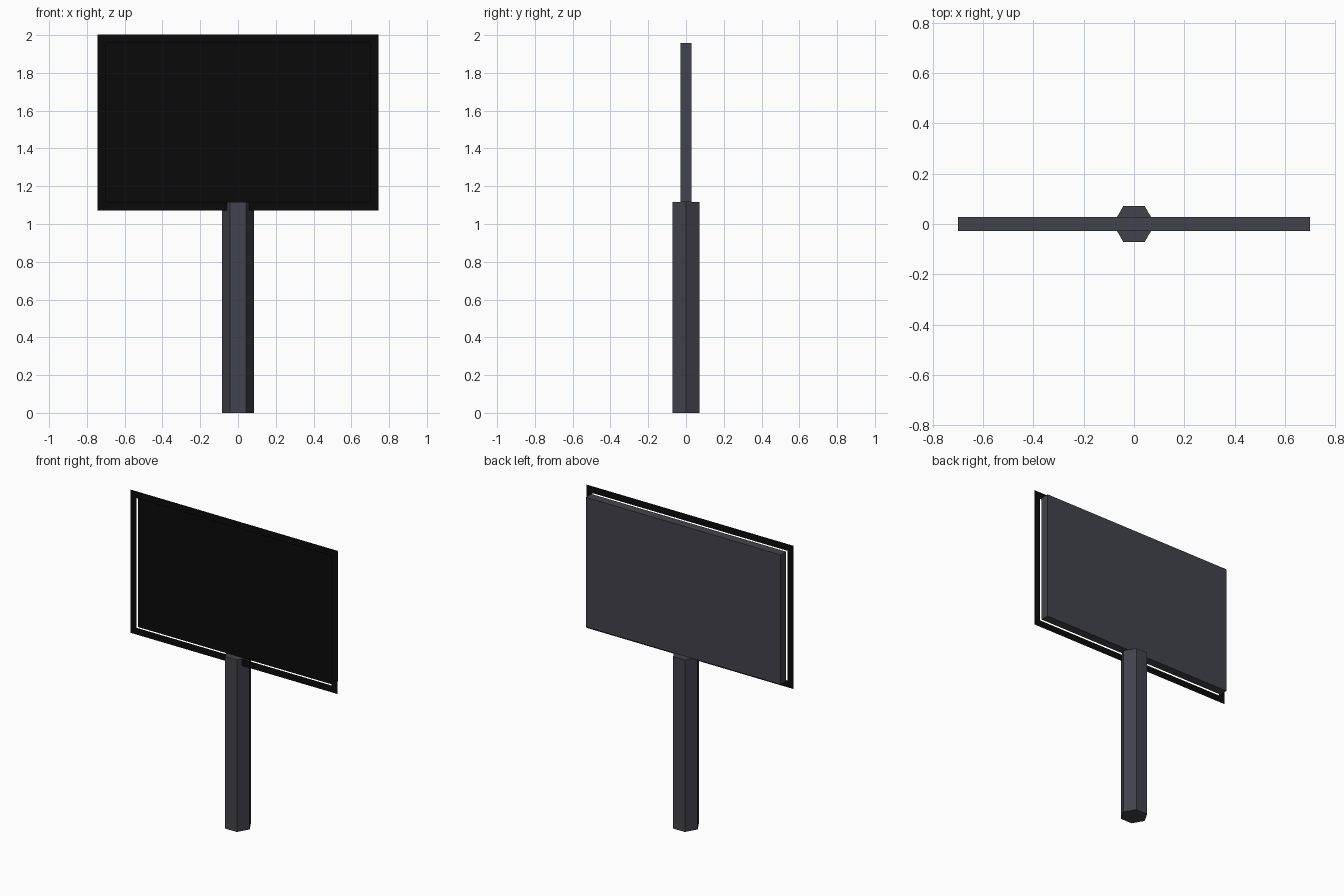
import bpy, bmesh, math
from mathutils import Matrix

if "Cube" in bpy.data.objects:
    bpy.data.objects.remove(bpy.data.objects["Cube"])


def material(name, rgb):
    m = bpy.data.materials.new(name)
    m.diffuse_color = (*rgb, 1)
    m.use_nodes = True
    m.node_tree.nodes["Principled BSDF"].inputs["Base Color"].default_value = m.diffuse_color
    return m


grey = material("dark_grey", (0.055, 0.055, 0.072))
black = material("black", (0.003, 0.003, 0.003))


def add_object(name, bm, *mats):
    mesh = bpy.data.meshes.new(name)
    bm.to_mesh(mesh)
    bm.free()
    for m in mats:
        mesh.materials.append(m)
    ob = bpy.data.objects.new(name, mesh)
    bpy.context.collection.objects.link(ob)
    return ob


POST_TOP, BOARD_TOP, TOP = 1.117, 1.958, 2.0
HALF_W, BORDER, HALF_D = 0.70, 0.044, 0.028
board_bottom = 1.116
mid = (BOARD_TOP + board_bottom) / 2
height = BOARD_TOP - board_bottom

# Hexagonal post with a flat side facing the front
bm = bmesh.new()
bmesh.ops.create_cone(bm, cap_ends=True, segments=6, radius1=0.0835,
                      radius2=0.0835, depth=POST_TOP)
bmesh.ops.rotate(bm, verts=bm.verts, matrix=Matrix.Rotation(math.radians(30), 3, 'Z'))
bmesh.ops.translate(bm, verts=bm.verts, vec=(0, 0, POST_TOP / 2))
# make sure the corners lie on the x axis
if max(v.co.x for v in bm.verts) < 0.08:
    bmesh.ops.rotate(bm, verts=bm.verts, matrix=Matrix.Rotation(math.radians(30), 3, 'Z'))
add_object("post", bm, grey)

# Board box with a black front face
bm = bmesh.new()
bmesh.ops.create_cube(bm, size=1)
bmesh.ops.scale(bm, verts=bm.verts, vec=(2 * HALF_W, 2 * HALF_D, height))
bmesh.ops.translate(bm, verts=bm.verts, vec=(0, 0, mid))
bm.normal_update()
for f in bm.faces:
    if f.normal.y < -0.9:
        f.material_index = 1
add_object("board", bm, grey, black)

# Flat border floating just in front of the board
bm = bmesh.new()


def loop(grow):
    return [bm.verts.new((sx * (HALF_W + grow), -0.042, mid + sz * (height / 2 + grow)))
            for sx, sz in ((-1, -1), (1, -1), (1, 1), (-1, 1))]


outer, inner = loop(BORDER), loop(0)
for i in range(4):
    j = (i + 1) % 4
    bm.faces.new((outer[i], outer[j], inner[j], inner[i]))
add_object("border", bm, black)
